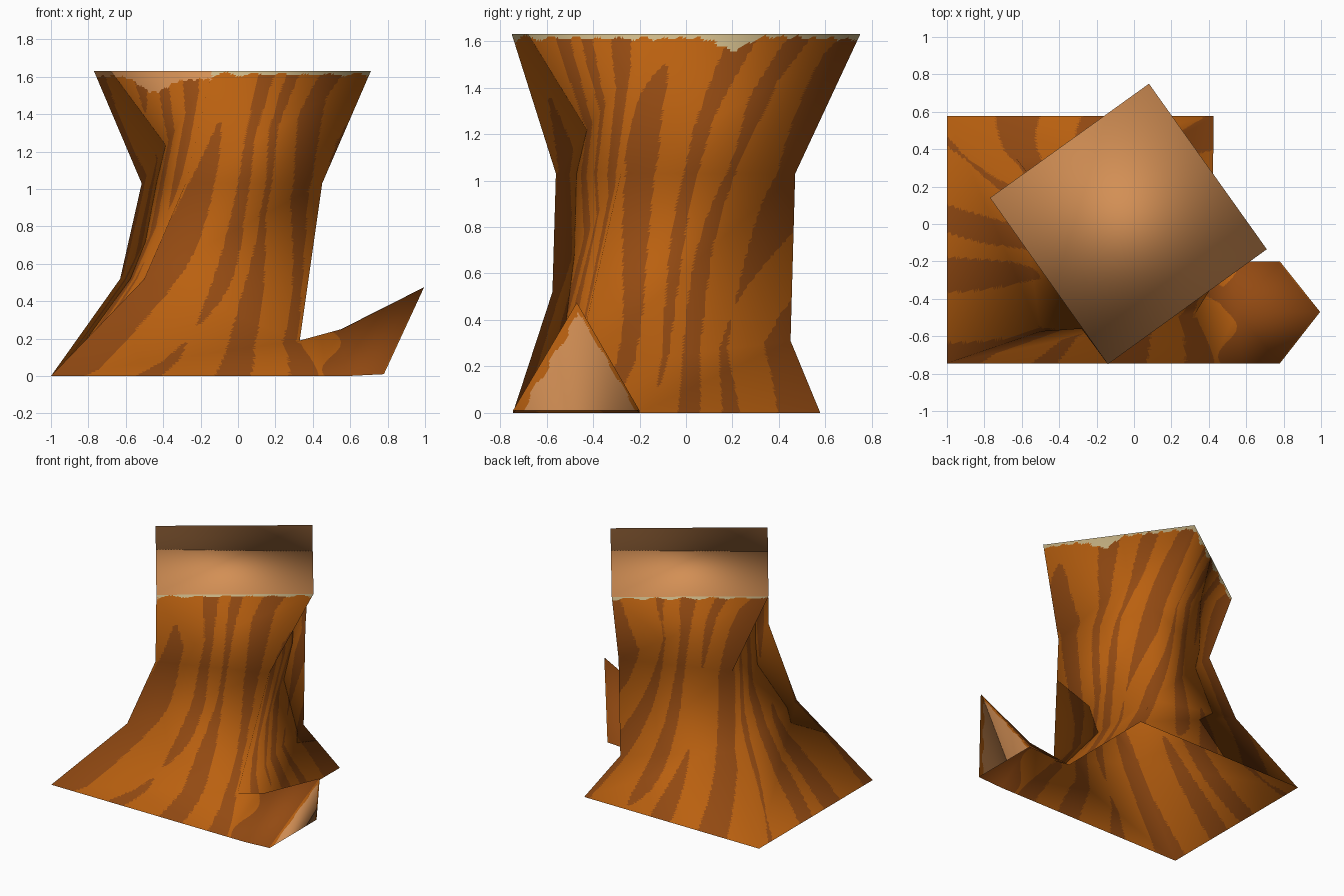
import bpy, bmesh, math

if "Cube" in bpy.data.objects:
    bpy.data.objects.remove(bpy.data.objects["Cube"])


def material(name, r, g, b):
    m = bpy.data.materials.new(name)
    m.diffuse_color = (r, g, b, 1)
    m.use_nodes = True
    m.node_tree.nodes["Principled BSDF"].inputs["Base Color"].default_value = m.diffuse_color
    return m


MATS = [material("bark_orange", 0.49, 0.118, 0.005),
        material("bark_brown", 0.29, 0.068, 0.006),
        material("cut_wood", 0.65, 0.275, 0.09),
        material("cream_rim", 0.60, 0.47, 0.24)]
ORANGE, BROWN, CUT, CREAM = range(4)


def build(name, verts, faces, cuts, rule):
    """Smooth mesh from coarse faces, subdivided so a rule can paint the grain."""
    bm = bmesh.new()
    layer = bm.verts.layers.float_vector.new("soft_normal")
    vs = [bm.verts.new(v) for v in verts]
    for f in faces:
        bm.faces.new([vs[i] for i in f])
    bm.normal_update()
    for v in bm.verts:
        v[layer] = v.normal
    bmesh.ops.triangulate(bm, faces=[f for f in bm.faces if len(f.verts) > 3])
    bmesh.ops.subdivide_edges(bm, edges=bm.edges[:], cuts=cuts, use_grid_fill=True)
    bm.normal_update()
    for f in bm.faces:
        f.material_index = rule(f.calc_center_median(), f.normal)
        f.smooth = True
    normals = [v[layer].normalized() for v in bm.verts]
    bm.verts.layers.float_vector.remove(layer)
    me = bpy.data.meshes.new(name)
    bm.to_mesh(me)
    bm.free()
    # keep the broad shading of the coarse shape
    me.normals_split_custom_set_from_vertices(normals)
    for m in MATS:
        me.materials.append(m)
    ob = bpy.data.objects.new(name, me)
    bpy.context.collection.objects.link(ob)
    return ob


def grain(p):
    """Wavy vertical bark stripes that follow the twist of the trunk."""
    a = math.atan2(p.y + 0.03, p.x + 0.05) - 0.5 * p.z
    w = (math.sin(15 * a + 1.5 * math.sin(2.6 * p.z + 2 * a))
         + 0.6 * math.sin(8 * a + 2.1 * p.z + 1)
         + 0.35 * math.sin(5.0 * p.z + 4 * a))
    return BROWN if w > 0.3 else ORANGE


def root_end(p):
    """Cut wood with a bark border along the two slanted edges."""
    half = 0.275 * (0.475 - p.z) / 0.465
    border = 0.04 + 0.012 * math.sin(45 * p.z)
    inside = half - abs(p.y + 0.4725) > border * (1 if p.y < -.47 else 0.4)
    return CUT if inside else ORANGE


def colour(p, n):
    if p.z > 1.629 and n.z > 0.9:
        return CUT
    if p.x > 0.77 and abs((p.x - .78) - (p.z - .01) * .4624) < 0.004:
        return root_end(p)
    if p.x > 0.5 + 0.05 * math.sin(20 * p.y) and p.z < 0.5:
        return BROWN
    # ragged rim of bare wood just below the sawn top
    rag = 0.008 * math.sin(31 * p.x + 17 * p.y) + 0.006 * math.sin(67 * p.x - 40 * p.y)
    if p.x < -0.14 and p.y < 0.14:
        depth = 0.035 + 0.07 * math.exp(-((p.x + 0.45) / 0.1) ** 2)
        if p.z > 1.63 - depth - rag:
            return CUT
    else:
        depth = 0.018 + 0.06 * math.exp(-((p.y - 0.2) / 0.08) ** 2) * (p.x > 0)
        if p.z > 1.63 - depth - rag:
            return CREAM
    return grain(p)


# Trunk: four twisting corner columns, each base, waist, shoulder, top
columns = [
    [(-1.0, -.745, 0), (-.50, -.575, .52), (-.28, -.56, 1.03), (-.14, -.75, 1.63)],
    [(.42, -.745, 0), (.33, -.475, .19), (.45, -.28, 1.03), (.71, -.135, 1.63)],
    [(.425, .578, 0), (.22, .45, .31), (.22, .47, 1.03), (.08, .75, 1.63)],
    [(-1.0, .578, 0), (-.63, .35, .52), (-.515, .20, 1.03), (-.77, .14, 1.63)],
]
verts = [p for c in columns for p in c]
faces = [(3, 7, 11, 15)]          # sawn top; the underside is open
ROOT_BACK = 16                    # where the back of the root leaves the trunk
for i in range(4):
    j = (i + 1) % 4
    for k in range(3):
        a, b, c, d = i * 4 + k, j * 4 + k, j * 4 + k + 1, i * 4 + k + 1
        if i == 1 and k == 0:
            a = ROOT_BACK
        # this diagonal folds the twisted sides inwards
        faces += [(a, b, c), (a, c, d)]

# Root: triangular sections (front, ridge, back) growing out of the front right corner
verts += [(.42, -.20, 0),
          (.58, -.745, 0), (.55, -.47, .25), (.58, -.20, 0),
          (.78, -.745, .01), (.995, -.47, .475), (.78, -.20, .01)]
rings = [(4, 5, 16), (17, 18, 19), (20, 21, 22)]
for r, s in zip(rings, rings[1:]):
    for i in range(2):
        faces.append((r[i], s[i], s[i + 1], r[i + 1]))
faces.append((20, 22, 21))        # slanted cut at the root's end

build("tree_stump", verts, faces, 56, colour)
